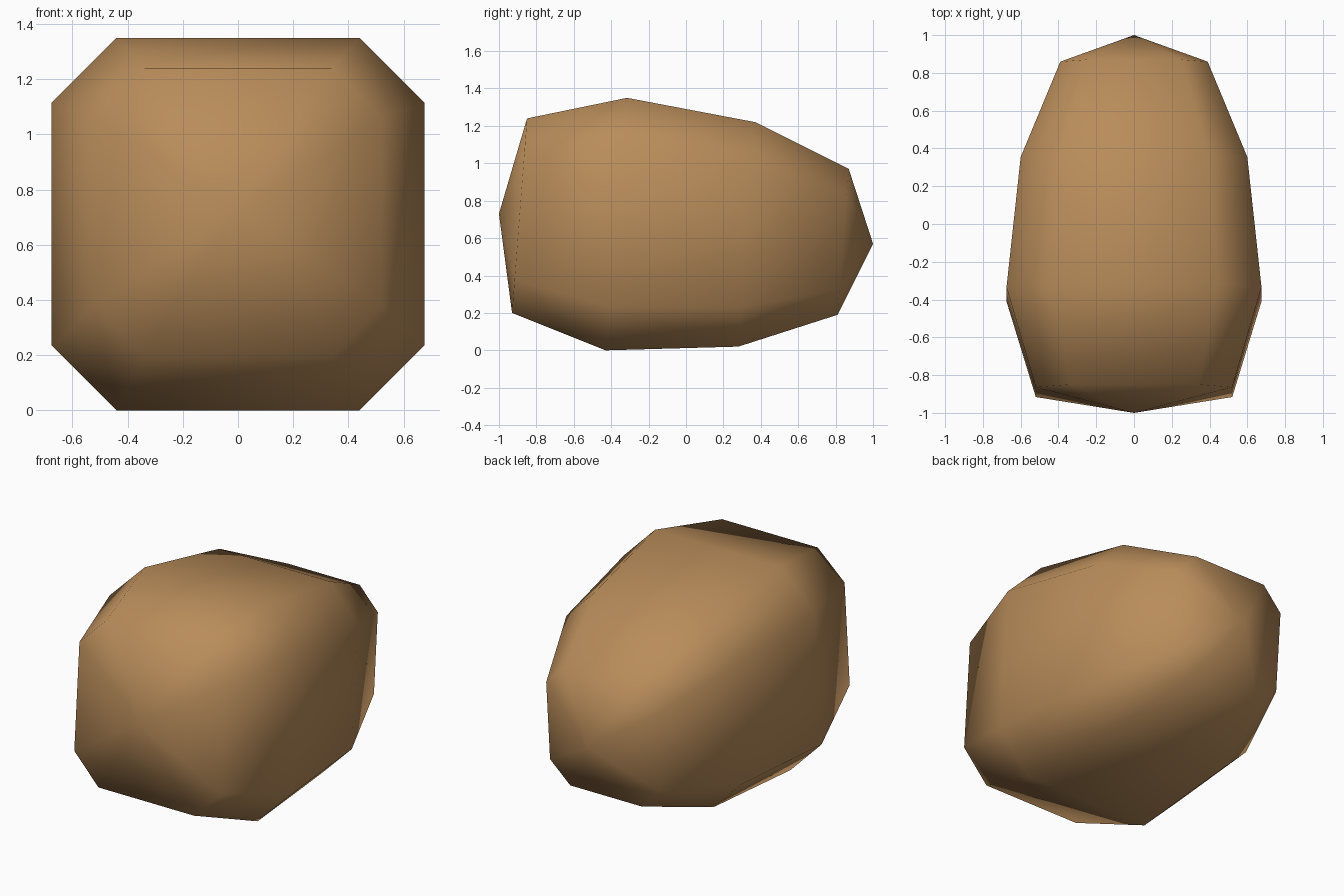
import bpy, bmesh

if "Cube" in bpy.data.objects:
    bpy.data.objects.remove(bpy.data.objects["Cube"])

# Single colour
brown = bpy.data.materials.new("warm_brown")
brown.diffuse_color = (0.48, 0.262, 0.102, 1.0)
brown.use_nodes = True
brown.node_tree.nodes["Principled BSDF"].inputs["Base Color"].default_value = brown.diffuse_color

# Tilted cross-sections, front to back: top (y, z), bottom (y, z)
rings = [((-0.85, 1.24), (-0.93, 0.20)),
         ((-0.315, 1.35), (-0.43, 0.0)),
         ((0.37, 1.22), (0.28, 0.02)),
         ((0.87, 0.97), (0.81, 0.19))]
front_tip, back_tip = (0, -1.0, 0.73), (0, 1.0, 0.57)

# Chamfered-square outline shared by every cross-section
C = 0.652
outline = [(C, 1), (1, C), (1, -C), (C, -1), (-C, -1), (-1, -C), (-1, C), (-C, 1)]

bm = bmesh.new()
loops = []
for (ty, tz), (by, bz) in rings:
    cy, cz, hy, hz = (ty + by) / 2, (tz + bz) / 2, (ty - by) / 2, (tz - bz) / 2
    loops.append([bm.verts.new((u * hz, cy + v * hy, cz + v * hz)) for u, v in outline])

# Body bands between cross-sections
n = len(outline)
for a, b in zip(loops, loops[1:]):
    for i in range(n):
        j = (i + 1) % n
        bm.faces.new((a[i], a[j], b[j], b[i]))

# Pointed end caps
for tip, loop in ((front_tip, loops[0]), (back_tip, loops[-1])):
    t = bm.verts.new(tip)
    for i in range(n):
        bm.faces.new((t, loop[i], loop[(i + 1) % n]))

bmesh.ops.recalc_face_normals(bm, faces=bm.faces[:])
for f in bm.faces:
    f.smooth = True

mesh = bpy.data.meshes.new("rounded_lump")
bm.to_mesh(mesh)
bm.free()
mesh.materials.append(brown)
bpy.context.collection.objects.link(bpy.data.objects.new("rounded_lump", mesh))
